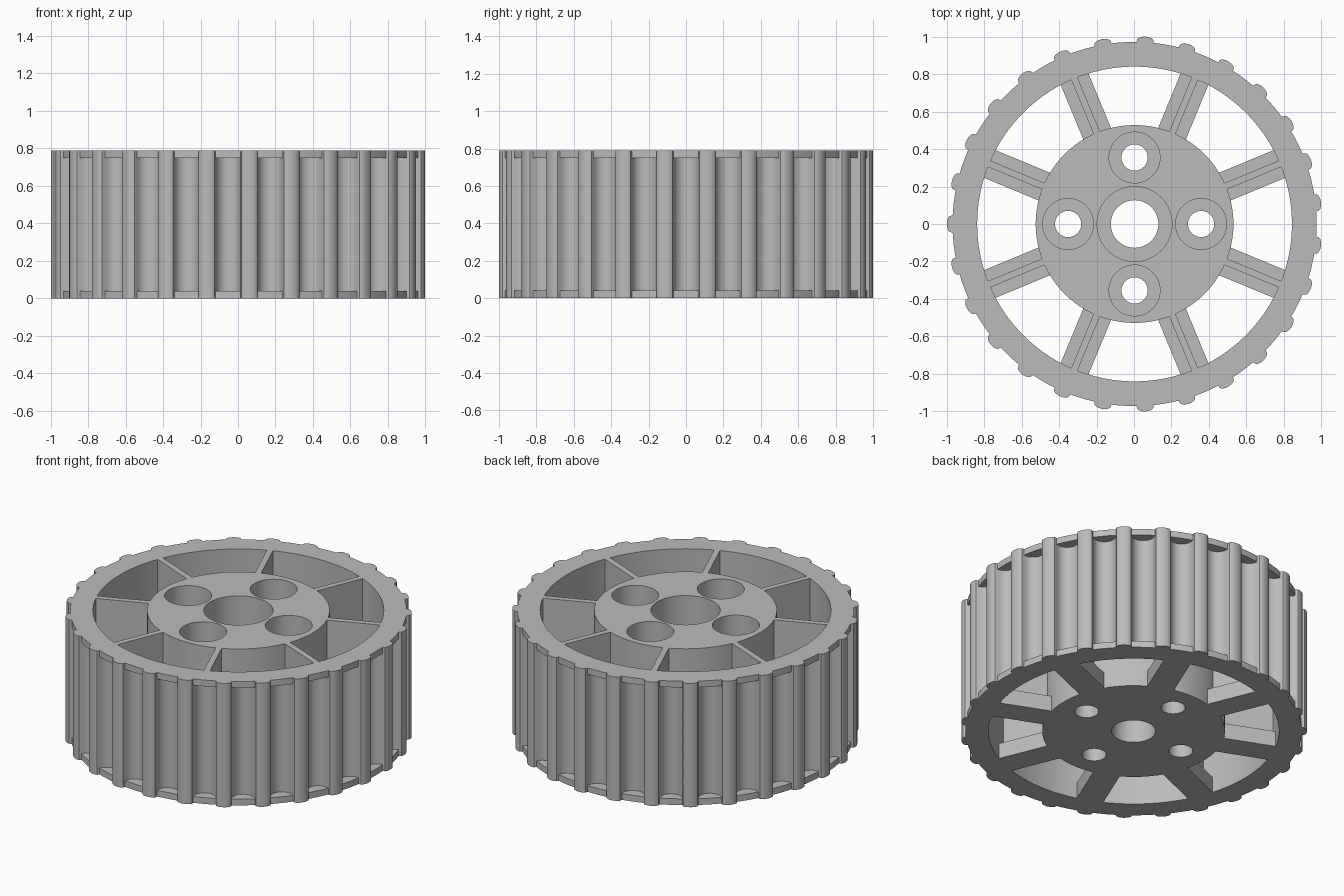
import bpy, bmesh, math
from mathutils import Matrix

if "Cube" in bpy.data.objects:
    bpy.data.objects.remove(bpy.data.objects["Cube"], do_unlink=True)

HEIGHT, LIP = 0.79, 0.04
TEETH = 27
TIP, FLANGE, GROOVE = 1.002, 0.972, 0.067
RIM_IN, HUB = 0.84, 0.528
FLOOR = 0.1
SHIFT = 0.003

grey = bpy.data.materials.new("plain grey")
grey.use_nodes = True
grey.diffuse_color = (0.5, 0.5, 0.5, 1)
grey.node_tree.nodes["Principled BSDF"].inputs["Base Color"].default_value = (0.5, 0.5, 0.5, 1)


def finish(bm, name):
    bmesh.ops.recalc_face_normals(bm, faces=bm.faces)
    mesh = bpy.data.meshes.new(name)
    bm.to_mesh(mesh)
    bm.free()
    mesh.materials.append(grey)
    ob = bpy.data.objects.new(name, mesh)
    bpy.context.collection.objects.link(ob)
    ob.location.x = SHIFT
    return ob


def smooth(ob):
    bpy.ops.object.select_all(action="DESELECT")
    ob.select_set(True)
    bpy.context.view_layer.objects.active = ob
    bpy.ops.object.shade_smooth_by_angle(angle=math.radians(32))


def add_cylinder(bm, radius, z0, z1, x=0, y=0, sides=64):
    bmesh.ops.create_cone(bm, cap_ends=True, segments=sides, radius1=radius, radius2=radius,
                          depth=z1 - z0, matrix=Matrix.Translation((x, y, (z0 + z1) / 2)))


# Toothed rim: rounded teeth, concave grooves closed by a lip at both ends
pitch = math.tau / TEETH
tooth = []
half = FLANGE * math.sin(pitch / 2) - GROOVE     # half width of a tooth
for i in range(9):                               # rounded tip
    t = math.pi * (i / 8 - 0.5)
    bump = max(math.cos(t), 0) ** 0.7
    tooth.append((half * math.sin(t) / FLANGE, FLANGE + (TIP - FLANGE) * bump))
for i in range(1, 12):                           # groove
    t = math.pi * i / 12
    across = -GROOVE * math.cos(t)
    down = FLANGE - GROOVE * math.sin(t)
    tooth.append((pitch / 2 + math.atan2(across, down), math.hypot(across, down)))

outline = [(math.pi + k * pitch + a, r) for k in range(TEETH) for a, r in tooth]
lipped = [(a, max(r, FLANGE)) for a, r in outline]
inner = [(a, RIM_IN) for a, r in outline]
levels = [(lipped, 0), (lipped, LIP), (outline, LIP), (outline, HEIGHT - LIP),
          (lipped, HEIGHT - LIP), (lipped, HEIGHT), (inner, HEIGHT), (inner, 0)]

bm = bmesh.new()
loops = [[bm.verts.new((r * math.cos(a), r * math.sin(a), z)) for a, r in ring]
         for ring, z in levels]
n = len(outline)
for j, low in enumerate(loops):
    high = loops[(j + 1) % len(loops)]
    for i in range(n):
        k = (i + 1) % n
        bm.faces.new((low[i], low[k], high[k], high[i]))
bmesh.ops.remove_doubles(bm, verts=bm.verts, dist=1e-5)
smooth(finish(bm, "toothed_rim"))

# Hub with a stepped bore and four stepped bolt holes
bm = bmesh.new()
add_cylinder(bm, HUB, 0, HEIGHT, sides=96)
hub = finish(bm, "hub")


def cut(name, wide, narrow, floor, x=0, y=0):
    for part, radius, z0 in (("bore", narrow, -0.1), ("pocket", wide, floor)):
        bm = bmesh.new()
        add_cylinder(bm, radius, z0, HEIGHT + 0.1, x, y)
        cutter = finish(bm, name + "_" + part + "_cutter")
        mod = hub.modifiers.new(cutter.name, "BOOLEAN")
        mod.operation, mod.solver, mod.object = "DIFFERENCE", "EXACT", cutter
        bpy.context.view_layer.update()
        bpy.context.view_layer.objects.active = hub
        bpy.ops.object.modifier_apply(modifier=mod.name)
        bpy.data.objects.remove(cutter, do_unlink=True)


cut("centre", 0.2, 0.127, 0.16)
for k in range(4):
    a = k * math.pi / 2
    cut("bolt", 0.136, 0.07, 0.16, 0.355 * math.cos(a), 0.355 * math.sin(a))
smooth(hub)

# Spokes: wide foot with a thin full-height rib
start, end = HUB - 0.006, RIM_IN + 0.006
for k in range(8):
    turn = Matrix.Rotation(math.radians(22.5 + 45 * k), 4, "Z")
    bm = bmesh.new()
    for width, z0, z1 in ((0.16, 0, FLOOR), (0.036, FLOOR, HEIGHT)):
        place = Matrix.Translation(((start + end) / 2, 0, (z0 + z1) / 2))
        size = Matrix.Diagonal((end - start, width, z1 - z0, 1))
        bmesh.ops.create_cube(bm, size=1, matrix=turn @ place @ size)
    finish(bm, f"spoke_{k + 1}")
